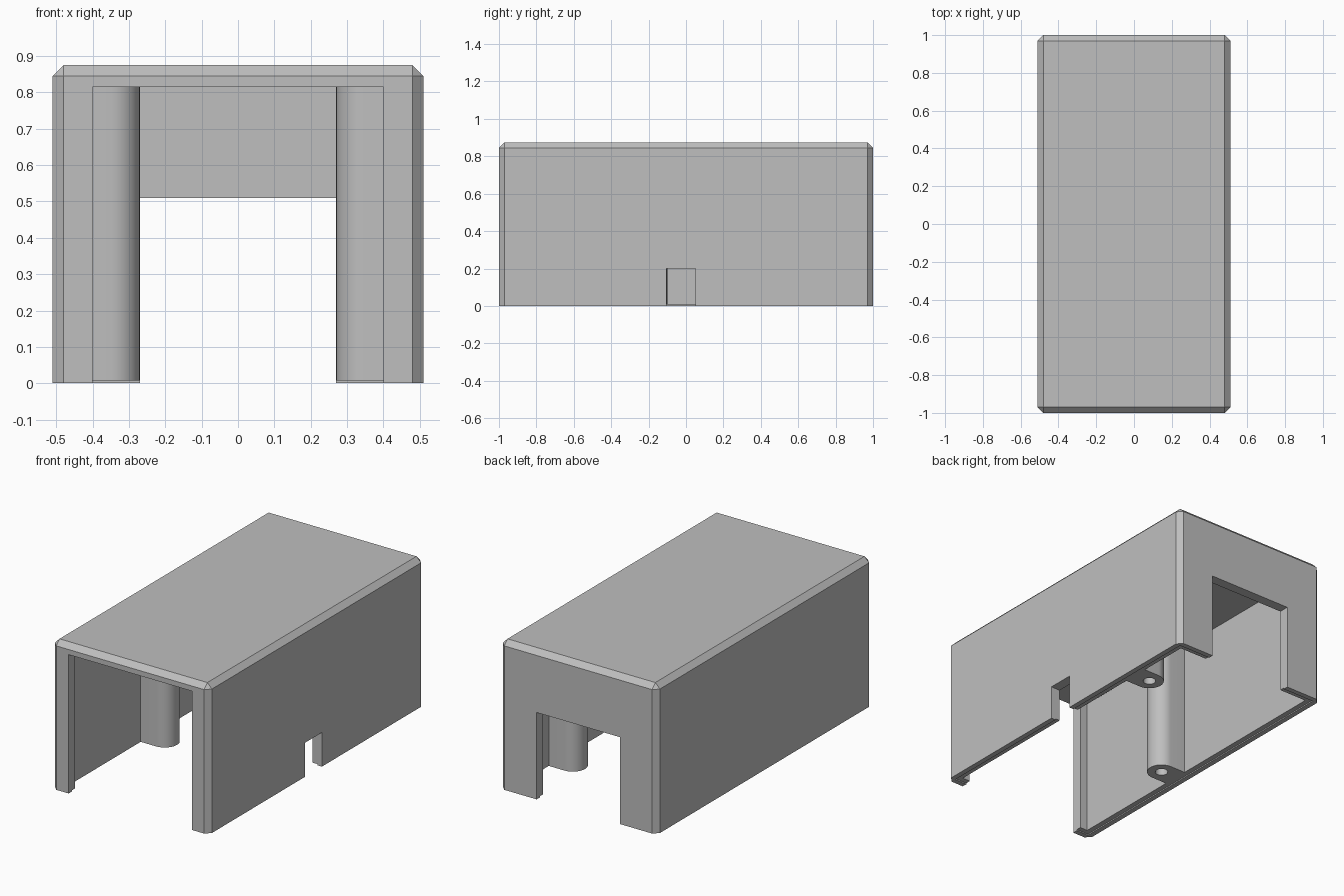
import bpy, bmesh, math

old = bpy.data.objects.get("Cube")
if old:
    bpy.data.objects.remove(old, do_unlink=True)

# Overall sizes
HX, HY, H = 0.51, 1.0, 0.875
WALL, CHAMFER, STEP = 0.06, 0.03, 0.007
CEILING = H - WALL

grey = bpy.data.materials.new("plain_grey")
grey.use_nodes = True
colour = (0.52, 0.52, 0.52, 1)
grey.diffuse_color = colour
grey.node_tree.nodes["Principled BSDF"].inputs["Base Color"].default_value = colour


def make(name, bm):
    bmesh.ops.recalc_face_normals(bm, faces=bm.faces)
    mesh = bpy.data.meshes.new(name)
    bm.to_mesh(mesh)
    bm.free()
    mesh.materials.append(grey)
    ob = bpy.data.objects.new(name, mesh)
    bpy.context.collection.objects.link(ob)
    return ob


def box(name, x, y, z, chamfer=0):
    """Box from (min, max) ranges; the chamfer leaves the bottom edges sharp."""
    bm = bmesh.new()
    bmesh.ops.create_cube(bm, size=1)
    for v in bm.verts:
        v.co = [sum(r) / 2 + c * (r[1] - r[0]) for r, c in zip((x, y, z), v.co)]
    if chamfer:
        edges = [e for e in bm.edges if max(v.co.z for v in e.verts) > z[0] + chamfer]
        bmesh.ops.bevel(bm, geom=edges, offset=chamfer, segments=1, affect='EDGES')
    return make(name, bm)


def prism(name, outline, z0, z1):
    bm = bmesh.new()
    face = bm.faces.new([bm.verts.new((x, y, z0)) for x, y in outline])
    top = bmesh.ops.extrude_face_region(bm, geom=[face])["geom"]
    for v in top:
        if isinstance(v, bmesh.types.BMVert):
            v.co.z = z1
    return make(name, bm)


def cut(target, cutter):
    cutter.hide_render = True
    mod = target.modifiers.new("cut", 'BOOLEAN')
    mod.operation, mod.solver, mod.object = 'DIFFERENCE', 'EXACT', cutter
    bpy.ops.object.select_all(action='DESELECT')
    bpy.context.view_layer.objects.active = target
    target.select_set(True)
    bpy.ops.object.modifier_apply(modifier=mod.name)
    bpy.data.objects.remove(cutter, do_unlink=True)


def arc(cx, cy, r, start, end, n):
    return [(cx + r * math.cos(start + (end - start) * i / n),
             cy + r * math.sin(start + (end - start) * i / n)) for i in range(n + 1)]


# Chamfered cover, hollow and open below
shell = box("cover_shell", (-HX, HX), (-HY, HY), (0, H), CHAMFER)
ix, iy = HX - WALL, HY - WALL
cut(shell, box("cavity", (-ix, ix), (-iy, iy), (-0.1, CEILING)))
# Shallow step inside the bottom rim
cut(shell, box("rim_step", (-HX + CHAMFER, HX - CHAMFER),
               (-HY + CHAMFER, HY - CHAMFER), (-0.1, STEP)))
# Tall front opening, lower back opening and side notch
cut(shell, box("front_opening", (-0.4, 0.4), (-1.1, -0.9), (-0.1, CEILING)))
cut(shell, box("back_opening", (-0.27, 0.27), (0.9, 1.1), (-0.1, 0.51)))
cut(shell, box("side_notch", (0.4, 0.6), (-0.105, 0.05), (-0.1, 0.2)))


# Round-nosed screw posts standing out from the side walls
def post(name, side, cy):
    cx, r = 0.35, 0.08
    outline = [(ix, cy + r)] + arc(cx, cy, r, math.pi / 2, 3 * math.pi / 2, 24)
    outline.append((ix, cy - r))
    ob = prism(name, [(side * x, y) for x, y in outline], STEP, CEILING)
    hole = arc(side * cx, cy, 0.035, 0, 2 * math.pi, 24)[:-1]
    cut(ob, prism("screw_hole", hole, -0.1, 0.4))
    bpy.ops.object.shade_smooth_by_angle(angle=math.radians(30))


post("left_post", 1, 0.55)
post("right_post", -1, -0.18)
